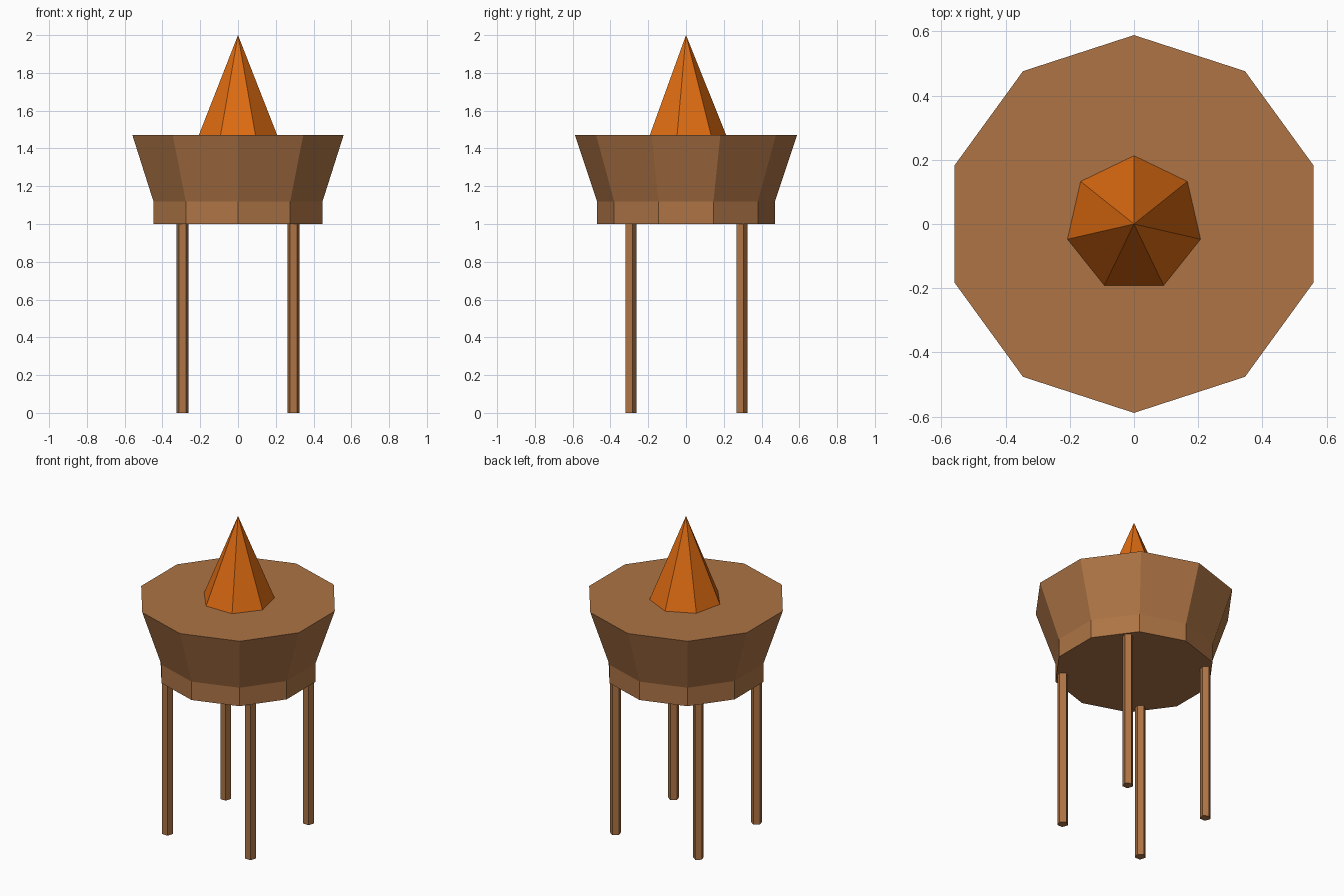
import bpy
import math

cube = bpy.data.objects.get("Cube")
if cube:
    bpy.data.objects.remove(cube, do_unlink=True)


def make_material(name, color):
    mat = bpy.data.materials.new(name)
    mat.use_nodes = True
    mat.diffuse_color = color
    mat.node_tree.nodes["Principled BSDF"].inputs["Base Color"].default_value = color
    return mat


wood = make_material("brown wood", (0.42, 0.175, 0.06, 1))
orange = make_material("orange", (0.74, 0.15, 0.006, 1))


def tapered(name, sides, r_bottom, r_top, z0, z1, mat, x=0, y=0):
    """Flat-sided cone or prism with a corner pointing to the back."""
    bpy.ops.mesh.primitive_cone_add(
        vertices=sides, radius1=r_bottom, radius2=r_top, depth=z1 - z0,
        location=(x, y, (z0 + z1) / 2))
    obj = bpy.context.object
    obj.name = name
    # Turn the mesh so that its corner nearest the back lies on the y axis
    corner = max((v.co for v in obj.data.vertices), key=lambda c: c.y)
    obj.rotation_euler.z = math.pi / 2 - math.atan2(corner.y, corner.x)
    obj.data.materials.append(mat)
    return obj


LEG_TOP, RIM_TOP, BODY_TOP = 1.0, 1.118, 1.471

# Body: straight lower rim and flared upper bowl
tapered("lower_rim", 10, 0.47, 0.47, LEG_TOP, RIM_TOP, wood)
tapered("flared_bowl", 10, 0.47, 0.588, RIM_TOP, BODY_TOP, wood)

# Pointed centre
tapered("spike", 7, 0.2125, 0, BODY_TOP, 2.0, orange)

# Four legs
for depth_name, sy in (("front", -1), ("back", 1)):
    for side_name, sx in (("left", 1), ("right", -1)):
        tapered(f"{depth_name}_{side_name}_leg", 5, 0.0325, 0.0325,
                0, LEG_TOP, wood, sx * 0.294, sy * 0.294)
